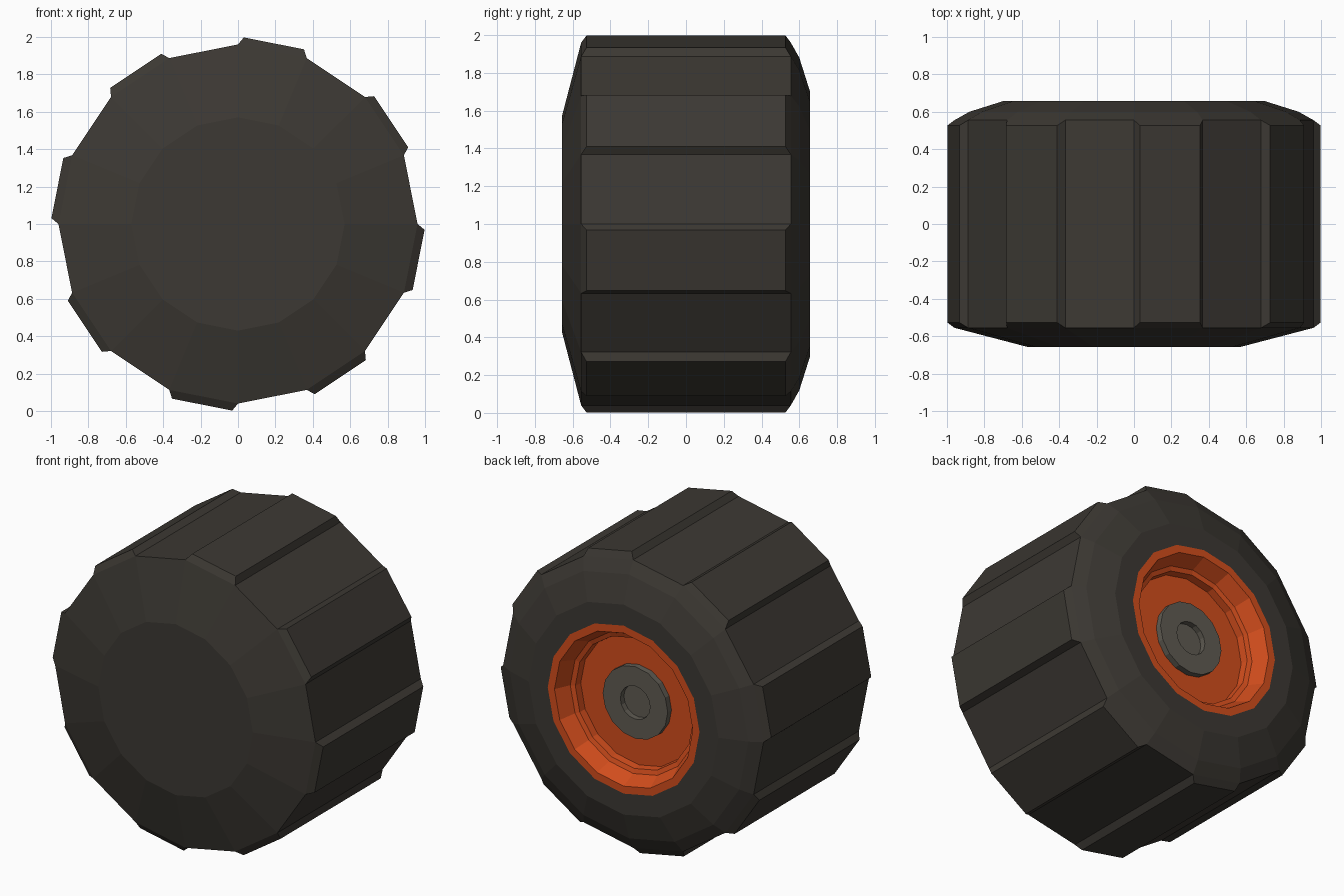
import bpy, bmesh
from math import cos, sin, pi
from mathutils import Matrix, Vector

if "Cube" in bpy.data.objects:
    bpy.data.objects.remove(bpy.data.objects["Cube"])

N = 16


def material(name, rgb):
    m = bpy.data.materials.new(name)
    m.diffuse_color = (*rgb, 1)
    m.use_nodes = True
    m.node_tree.nodes["Principled BSDF"].inputs["Base Color"].default_value = m.diffuse_color
    return m


def finish(name, bm, mat):
    me = bpy.data.meshes.new(name)
    bm.to_mesh(me)
    bm.free()
    me.materials.append(mat)
    ob = bpy.data.objects.new(name, me)
    bpy.context.collection.objects.link(ob)
    return ob


def lathe(name, profile, mat, front_cap=False, back_cap=False):
    """Revolve (radius, y) points around the axle at z = 1."""
    bm = bmesh.new()
    rings = [[bm.verts.new((r * cos(2 * pi * i / N), y, 1 + r * sin(2 * pi * i / N)))
              for i in range(N)] for r, y in profile]
    for a, b in zip(rings, rings[1:]):
        for i in range(N):
            k = (i + 1) % N
            bm.faces.new((a[i], b[i], b[k], a[k]))
    if front_cap:
        bm.faces.new(rings[0])
    if back_cap:
        bm.faces.new(rings[-1][::-1])
    return finish(name, bm, mat)


rubber = material("rubber", (0.045, 0.04, 0.033))
orange = material("orange_paint", (0.65, 0.075, 0.012))
metal = material("hub_metal", (0.115, 0.105, 0.085))

# Tyre: closed at the front, open around the rim at the back
lathe("tyre", [(0.57, -0.657), (0.96, -0.555), (0.96, 0.555), (0.88, 0.6),
               (0.70, 0.657), (0.56, 0.657)], rubber, front_cap=True)

# Recessed rim dish
lathe("rim", [(0.56, 0.657), (0.51, 0.657), (0.465, 0.555), (0.435, 0.545),
              (0.43, 0.495)], orange, back_cap=True)

# Hub with a shallow axle hole
lathe("hub", [(0.24, 0.495), (0.24, 0.535), (0.11, 0.535), (0.11, 0.497)],
      metal, back_cap=True)

# Tread blocks: bevelled bars on every second facet
apothem = 0.96 * cos(pi / N)
half = 0.96 * sin(pi / N)
bm = bmesh.new()
for k in range(N // 2):
    turn = Matrix.Rotation(-(78.75 + 45 * k) * pi / 180, 4, 'Y')
    levels = []
    for r, w, y in ((apothem, half, 0.555), (apothem + 0.043, 0.164, 0.527)):
        levels.append([bm.verts.new(turn @ Vector((r, sy * y, sz * w)) + Vector((0, 0, 1)))
                       for sy, sz in ((-1, -1), (1, -1), (1, 1), (-1, 1))])
    base, top = levels
    bm.faces.new(top)
    for i in range(4):
        j = (i + 1) % 4
        bm.faces.new((base[i], base[j], top[j], top[i]))
finish("tread_blocks", bm, rubber)
